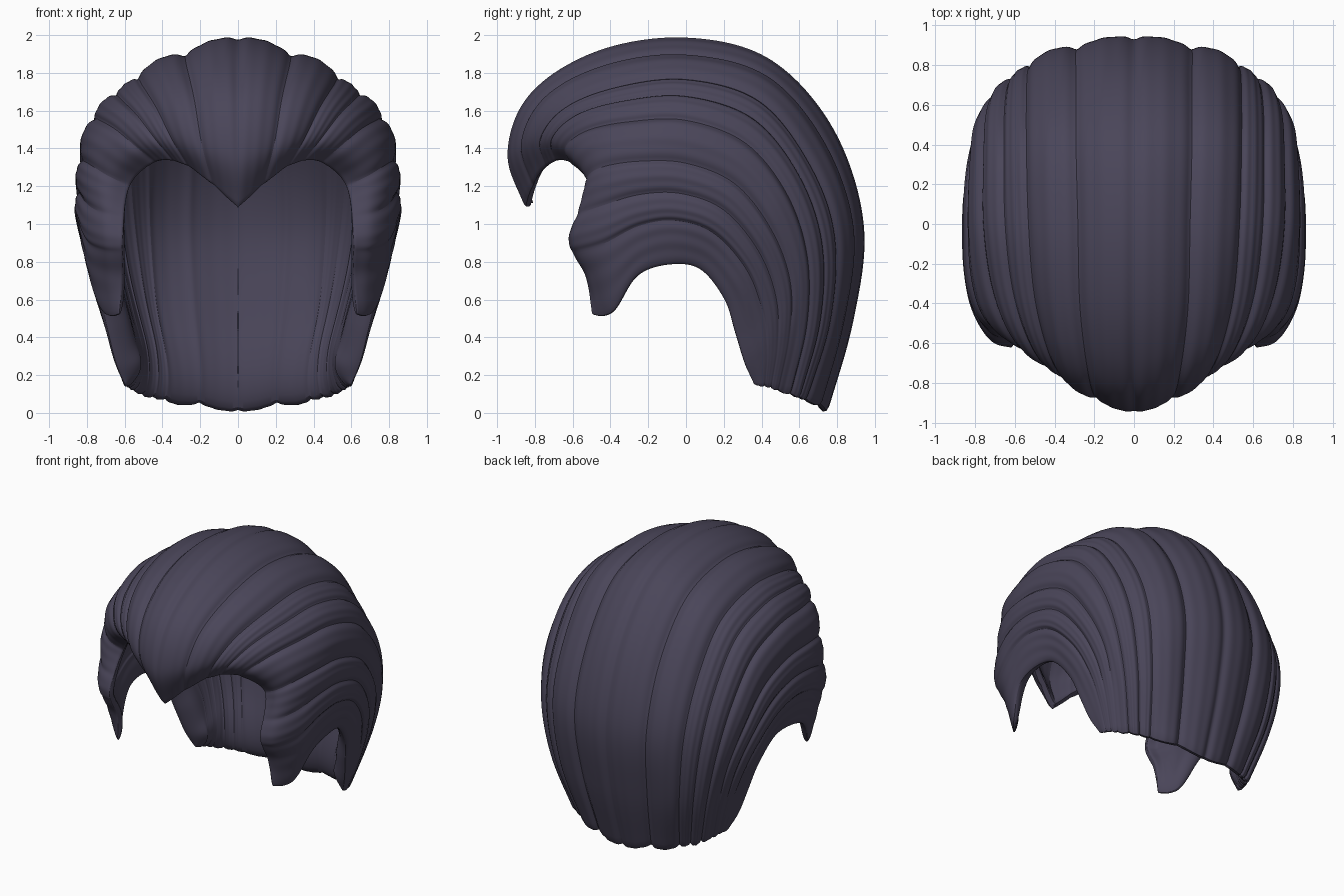
import bpy, math
from mathutils import Vector

cube = bpy.data.objects.get("Cube")
if cube:
    bpy.data.objects.remove(cube)

# Guide curves for one half, each running from the front hairline over the head to the nape
parting = [(0, -.85, 1.08), (0, -.94, 1.36), (0, -.82, 1.67), (0, -.46, 1.9), (0, 0, 1.97),
           (0, .43, 1.86), (0, .76, 1.5), (0, .92, 1), (0, .87, .5), (0, .73, .01)]
crown = [(.13, -.81, 1.2), (.19, -.87, 1.42), (.23, -.74, 1.66), (.27, -.41, 1.83), (.28, 0, 1.88),
         (.29, .42, 1.77), (.29, .72, 1.42), (.29, .87, .97), (.26, .82, .5), (.21, .7, .05)]
upper = [(.26, -.74, 1.3), (.35, -.77, 1.45), (.43, -.64, 1.61), (.5, -.36, 1.72), (.53, 0, 1.76),
         (.54, .38, 1.65), (.54, .64, 1.33), (.53, .78, .95), (.48, .76, .5), (.39, .63, .07)]
temple = [(.42, -.63, 1.33), (.52, -.65, 1.42), (.62, -.53, 1.51), (.7, -.3, 1.56), (.74, 0, 1.57),
          (.74, .32, 1.45), (.73, .54, 1.18), (.69, .65, .85), (.61, .65, .48), (.5, .56, .1)]
side = [(.57, -.51, 1.2), (.68, -.52, 1.25), (.76, -.44, 1.3), (.81, -.25, 1.33), (.82, 0, 1.32),
        (.81, .26, 1.21), (.78, .45, .97), (.72, .55, .7), (.65, .55, .42), (.56, .49, .12)]
burn = [(.61, -.62, .92), (.71, -.58, .93), (.79, -.44, .97), (.83, -.25, 1.05), (.84, -.05, 1.07),
        (.83, .16, 1), (.78, .34, .8), (.72, .43, .57), (.66, .45, .35), (.59, .43, .14)]
lower = [(.61, -.53, .72), (.69, -.5, .73), (.77, -.4, .77), (.81, -.24, .89), (.82, -.06, .93),
         (.8, .13, .87), (.76, .29, .68), (.7, .36, .47), (.66, .39, .31), (.6, .4, .14)]
ear = [(.63, -.5, .52), (.68, -.44, .51), (.73, -.37, .55), (.78, -.26, .72), (.79, -.1, .78),
       (.77, .07, .76), (.73, .2, .6), (.69, .26, .42), (.65, .31, .26), (.6, .36, .15)]
guides = [[Vector(p) for p in g]
          for g in (parting, crown, upper, temple, side, burn, lower, ear)]
LAST = len(guides) - 1

# Locks: (start, end, height) measured across the guides
locks = [(0, 1, .04), (1, 2, .045), (2, 2.5, .022), (2.5, 3.1, .03), (3.1, 4, .036),
         (4, 4.6, .026), (4.6, 5.3, .022), (5.3, LAST, .012)]
CELLS, ROWS = 12, 60


def spline(points, u):
    """Catmull-Rom through the points, u counted in points."""
    n = len(points) - 1
    i = min(int(u), n - 1)
    f = u - i
    b, c = points[i], points[i + 1]
    a = points[i - 1] if i else b * 2 - c
    d = points[i + 2] if i + 2 <= n else c * 2 - b
    return b + (c - a) * (f / 2) + (a * 2 - b * 5 + c * 4 - d) * (f * f / 2) \
        + (b * 3 - a - c * 3 + d) * (f ** 3 / 2)


def surface(s, t):
    return spline([spline(g, t * (len(g) - 1)) for g in guides], s)


def frame(s, t):
    """Outward normal and direction along the hair."""
    e = .01
    across = surface(min(s + e, LAST), t) - surface(max(s - e, 0), t)
    along = surface(s, min(t + e, 1)) - surface(s, max(t - e, 0))
    return across.cross(along).normalized(), along.normalized()


def rounded(x, start, end):
    """Quarter-ellipse falloff that rounds a rim between start and end."""
    f = min(1, max(0, (x - start) / (end - start)))
    return max(.25, math.sqrt(1 - f * f))


# Columns across the half head, with a groove at each lock boundary
columns = []
for start, end, height in locks:
    for k in range(CELLS):
        w = k / CELLS
        bump = math.sin(math.pi * w ** .85) ** .65 if k else 0
        fine = .005 * math.sin(3 * math.pi * w) ** 2
        columns.append((start + (end - start) * w, height * bump + fine))
columns.append((LAST, 0))

# Each column is a ring: lock surface going back, smooth lining coming forward
verts, faces = [], []
for s, lift in columns:
    outer, lining = [], []
    for r in range(ROWS + 1):
        t = r / ROWS
        normal, along = frame(s, t)
        p = surface(s, t)
        # Locks flatten at the front hairline, and behind the ear
        fade = min(1, .2 + t * 3)
        fade *= 1 - min(1, max(0, t * 4 - 2.6)) * min(.9, max(.2, s - 2.7))
        depth = .045 + .09 * min(1, t * 2.5)
        depth *= rounded(t, .92, 1) * rounded(s, LAST - 1, LAST)
        tip = along * lift * max(0, t * 8 - 7) * .5
        outer.append(p + normal * lift * fade + tip)
        lining.append(p - normal * (depth - lift * fade * .4) + tip * .5)
    ring = outer + lining[::-1]
    if s == 0:
        for p in ring:
            p.x = 0
    verts += ring

size = 2 * (ROWS + 1)
for c in range(len(columns) - 1):
    a, b = c * size, (c + 1) * size
    for r in range(size):
        q = (r + 1) % size
        faces.append((a + r, b + r, b + q, a + q))
# Rim over the ear
for r in range(ROWS):
    faces.append((b + r + 1, b + r, b + size - 1 - r, b + size - 2 - r))

mesh = bpy.data.meshes.new("hair")
mesh.from_pydata(verts, [], faces)
hair = bpy.data.objects.new("hair", mesh)
bpy.context.collection.objects.link(hair)

# Dark plum hair colour
plum = bpy.data.materials.new("dark_plum")
plum.use_nodes = True
colour = (.068, .06, .1, 1)
plum.diffuse_color = colour
bsdf = next(n for n in plum.node_tree.nodes if n.type == 'BSDF_PRINCIPLED')
bsdf.inputs["Base Color"].default_value = colour
bsdf.inputs["Roughness"].default_value = .7
mesh.materials.append(plum)

# Mirror the half and round the rims
mirror = hair.modifiers.new("mirror", 'MIRROR')
mirror.use_clip = True
mirror.merge_threshold = .002
soft = hair.modifiers.new("soft", 'SUBSURF')
soft.levels = soft.render_levels = 1

bpy.context.view_layer.objects.active = hair
hair.select_set(True)
bpy.ops.object.shade_smooth_by_angle(angle=math.radians(50))
